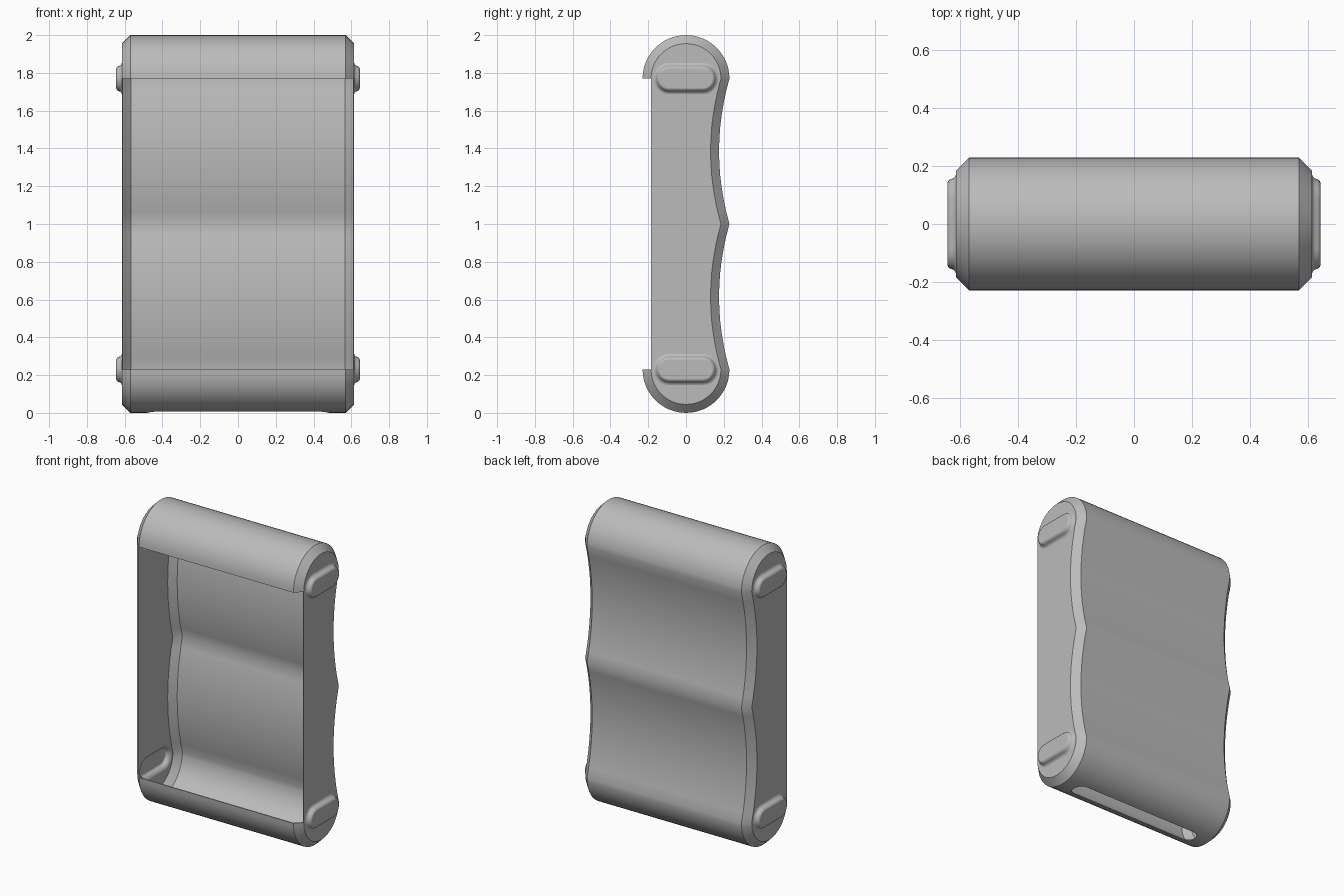
import bpy, bmesh
from math import pi, sin, cos

if "Cube" in bpy.data.objects:
    bpy.data.objects.remove(bpy.data.objects["Cube"])

R = 0.23          # end radius
CH = 0.045        # side chamfer
XW = 0.615        # outer face of the side walls
WALL = 0.007      # shell thickness
ARC, WAVE = 24, 12

grey = bpy.data.materials.new("plain grey")
grey.use_nodes = True
colour = (0.5, 0.5, 0.5, 1)
grey.diffuse_color = colour
grey.node_tree.nodes["Principled BSDF"].inputs["Base Color"].default_value = colour


def section(inset):
    """Side outline (y, z): bottom arc, two-scallop back, top arc."""
    r = R - inset
    pts = [(r * cos(pi + pi * i / ARC), R + r * sin(pi + pi * i / ARC)) for i in range(ARC + 1)]
    half = 1 - R
    for i in range(1, 2 * WAVE):
        u = (i % WAVE) / WAVE * 2 - 1
        pts.append((0.175 + 0.055 * u * u - inset, R + half * i / WAVE))
    pts += [(r * cos(pi * i / ARC), 2 - R + r * sin(pi * i / ARC)) for i in range(ARC + 1)]
    return pts


def stadium(half_len, r, n=10):
    """Closed rounded slot outline around the origin."""
    c = half_len - r
    return [(s * (c + r * cos(a)), s * r * sin(a))
            for s in (1, -1)
            for a in [-pi / 2 + pi * i / n for i in range(n + 1)]]


def chain(bm, verts):
    """Edges around a closed loop of vertices."""
    loop = zip(verts, verts[1:] + verts[:1])
    return [bm.edges.get(p) or bm.edges.new(p) for p in loop]


def bridge(bm, a, b, closed=False):
    n = len(a)
    for i in range(n if closed else n - 1):
        j = (i + 1) % n
        bm.faces.new((a[i], a[j], b[j], b[i]))


bm = bmesh.new()

# Curved shell with a chamfer at each side
columns = [[bm.verts.new((x, y, z)) for y, z in section(inset)]
           for x, inset in ((-XW, CH), (-XW + CH, 0), (XW - CH, 0), (XW, CH))]
for a, b in zip(columns, columns[1:]):
    bridge(bm, a, b)

# Side walls, each with two raised oblong pads
pad_steps = ((0, 0), (0.008, 0.003), (0.014, 0.009), (0.017, 0.019),
             (0.022, 0.026), (0.030, 0.030))
for side, outline in ((-1, columns[0]), (1, columns[3])):
    wall_edges = chain(bm, outline)
    for zc in (R, 2 - R):
        rings = [[bm.verts.new((side * (XW + out), y, zc + z))
                  for y, z in stadium(0.172 - d, 0.083 - d)] for d, out in pad_steps]
        for a, b in zip(rings, rings[1:]):
            bridge(bm, a, b, closed=True)
        bm.faces.new(rings[-1])
        for ring in (rings[0], rings[-1]):
            for e in chain(bm, ring):
                e.smooth = False
        wall_edges += chain(bm, rings[0])
    bmesh.ops.triangle_fill(bm, edges=wall_edges, use_beauty=True)

# Make all faces point outward
bmesh.ops.recalc_face_normals(bm, faces=bm.faces)
top = max(bm.faces, key=lambda f: f.calc_center_median().z)
if top.normal.z < 0:
    bmesh.ops.reverse_faces(bm, faces=bm.faces)

mesh = bpy.data.meshes.new("case_shell")
bm.to_mesh(mesh)
bm.free()
mesh.materials.append(grey)
shell = bpy.data.objects.new("case_shell", mesh)
bpy.context.collection.objects.link(shell)

# Cutter for the long slot in the underside
bm = bmesh.new()
low, high = [[bm.verts.new((x, y, z)) for x, y in stadium(0.48, 0.055)] for z in (-0.1, 0.1)]
bridge(bm, low, high, closed=True)
bm.faces.new(low)
bm.faces.new(high)
bmesh.ops.recalc_face_normals(bm, faces=bm.faces)
cut_mesh = bpy.data.meshes.new("slot_cutter")
bm.to_mesh(cut_mesh)
bm.free()
cut_mesh.materials.append(grey)
cutter = bpy.data.objects.new("slot_cutter", cut_mesh)
cutter.hide_render = True
bpy.context.collection.objects.link(cutter)

# Thin wall, then the slot
solid = shell.modifiers.new("wall", 'SOLIDIFY')
solid.thickness = WALL
solid.offset = -1
slot = shell.modifiers.new("slot", 'BOOLEAN')
slot.operation = 'DIFFERENCE'
slot.solver = 'EXACT'
slot.object = cutter

bpy.context.view_layer.update()
for o in bpy.context.selected_objects:
    o.select_set(False)
shell.select_set(True)
bpy.context.view_layer.objects.active = shell
for name in ("wall", "slot"):
    bpy.ops.object.modifier_apply(modifier=name)
bpy.data.objects.remove(cutter)
bpy.ops.object.shade_smooth_by_angle(angle=pi * 0.2)
